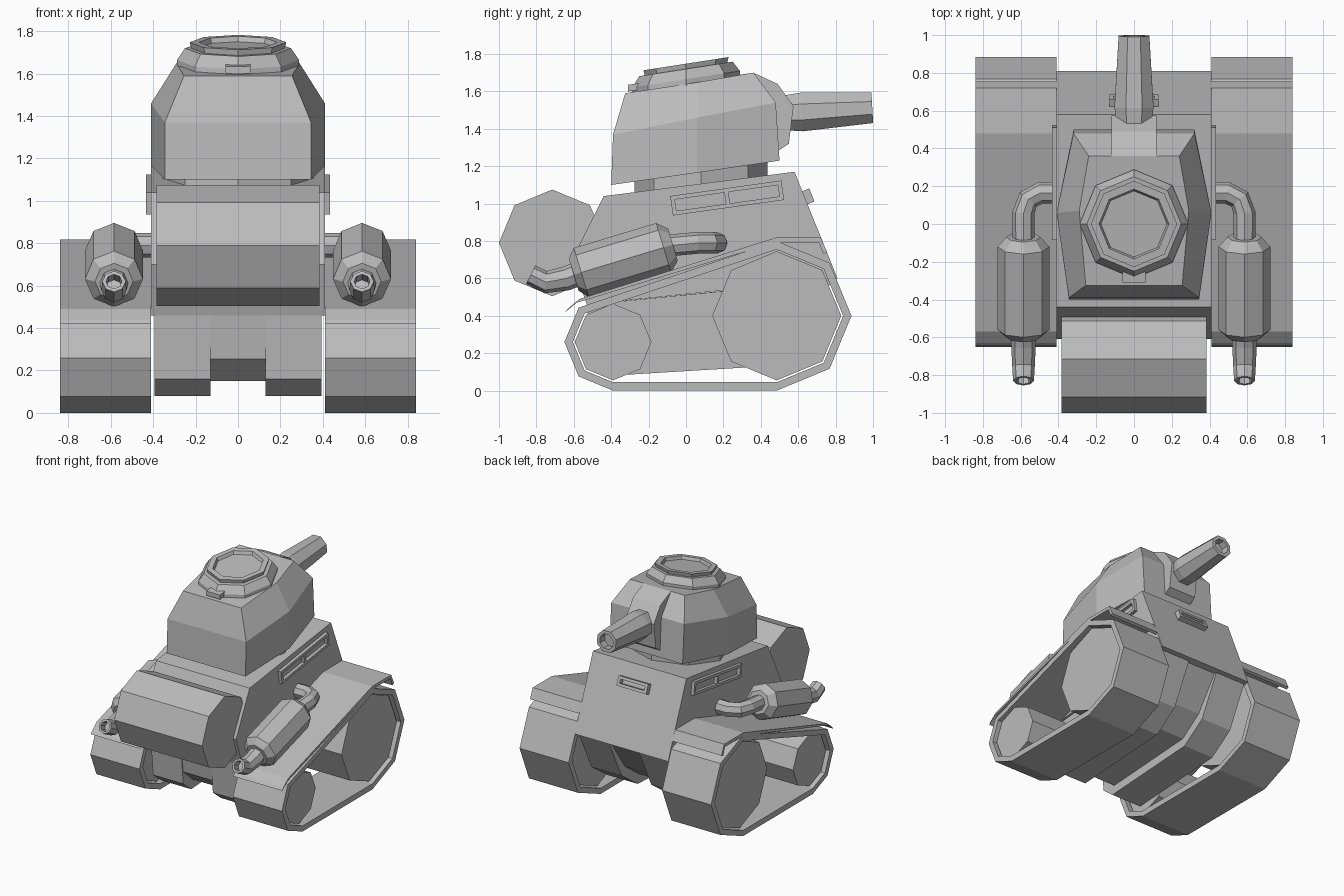
import bpy, bmesh, math
from mathutils import Vector, Matrix

if "Cube" in bpy.data.objects:
    bpy.data.objects.remove(bpy.data.objects["Cube"], do_unlink=True)

GREY = (0.5, 0.5, 0.5, 1)
mat = bpy.data.materials.new("plain grey")
mat.use_nodes = True
mat.diffuse_color = GREY
mat.node_tree.nodes["Principled BSDF"].inputs["Base Color"].default_value = GREY


def finish(name, bm, mirror=False):
    bmesh.ops.recalc_face_normals(bm, faces=bm.faces)
    mesh = bpy.data.meshes.new(name)
    bm.to_mesh(mesh)
    bm.free()
    mesh.materials.append(mat)
    obj = bpy.data.objects.new(name, mesh)
    bpy.context.collection.objects.link(obj)
    if mirror:
        obj.modifiers.new("Mirror", "MIRROR").use_mirror_merge = False
    return obj


def loft(name, rings, closed=False, mirror=False):
    """Skin equal-length rings of points; cap the ends unless closed."""
    bm = bmesh.new()
    rows = [[bm.verts.new(p) for p in ring] for ring in rings]
    n = len(rows[0])
    pairs = list(zip(rows, rows[1:])) + ([(rows[-1], rows[0])] if closed else [])
    for a, b in pairs:
        for i in range(n):
            j = (i + 1) % n
            bm.faces.new((a[i], a[j], b[j], b[i]))
    if not closed:
        bm.faces.new(rows[0])
        bm.faces.new(rows[-1])
    return finish(name, bm, mirror)


def prism(name, profile, x0, x1, mirror=False):
    """Extrude a (y, z) profile across x."""
    return loft(name, [[(x, y, z) for y, z in profile] for x in (x0, x1)], mirror=mirror)


def octagon(y, z, r, angles=range(0, 360, 45)):
    return [(y + r * math.cos(math.radians(a)), z + r * math.sin(math.radians(a))) for a in angles]


def sweep(name, path, radii, bore=0, turn=0, mirror=False):
    """Eight-sided tube along a path, with an optional bored end."""
    path = [Vector(p) for p in path]
    rings = []

    def ring(p, t, r):
        side = t.cross(Vector((0, 0, 1))).normalized()
        up = side.cross(t)
        angs = [math.radians(45 * k + turn) for k in range(8)]
        rings.append([p + r * (side * math.cos(a) + up * math.sin(a)) for a in angs])

    for i, p in enumerate(path):
        t = (path[min(i + 1, len(path) - 1)] - path[max(i - 1, 0)]).normalized()
        ring(p, t, radii[i])
    if bore:
        ring(p, t, bore)
        ring(p - t * 0.06, t, bore)
    return loft(name, rings, mirror=mirror)


def slit_frame(name, center, u, n, length, height, depth, windows, bar, mirror=False):
    """Raised rectangular frame with window openings, facing n, long side u."""
    u, n = Vector(u).normalized(), Vector(n).normalized()
    v = n.cross(u)
    basis = Matrix((u, v, n)).transposed().to_4x4()
    basis.translation = center
    bm = bmesh.new()
    bars = [(0, s * (height - bar) / 2, length, bar) for s in (-1, 1)]
    for k in range(windows + 1):
        bars.append(((length - bar) * (k / windows - 0.5), 0, bar, height - 2 * bar))
    for cu, cv, su, sv in bars:
        m = basis @ Matrix.Translation((cu, cv, 0)) @ Matrix.Diagonal((su, sv, depth, 1))
        bmesh.ops.create_cube(bm, size=1, matrix=m)
    return finish(name, bm, mirror)


# Hull: tilted upper body, and a lower body with a central groove underneath
prism("upper_hull", [(-0.44, 1.04), (0.58, 1.17), (0.81, 0.6), (-0.53, 0.46), (-0.61, 0.7)], -0.41, 0.41)
prism("lower_hull_side", [(-0.53, 0.46), (-0.5, 0.16), (-0.4, 0.08), (0.42, 0.13),
                          (0.62, 0.27), (0.78, 0.59)], 0.13, 0.395, mirror=True)
prism("lower_hull_center", [(-0.53, 0.46), (-0.5, 0.255), (-0.38, 0.15), (0.4, 0.2),
                            (0.58, 0.33), (0.76, 0.59)], -0.13, 0.13)

# Rear drum
prism("rear_drum", octagon(-0.715, 0.79, 0.285), -0.385, 0.385)

# Running gear: hollow belt around two wheels, repeated on both sides
FRONT, REAR = (0.485, 0.4), (-0.39, 0.26)


def belt(x, shrink):
    outline = octagon(*FRONT, 0.4 - shrink, (90, 45, 0, -45, -90))
    outline += octagon(*REAR, 0.26 - shrink, (-90, -135, -180, -225))
    return [(x, y, z) for y, z in outline]


loft("track", [belt(0.41, 0), belt(0.84, 0), belt(0.84, 0.045), belt(0.41, 0.045)],
     closed=True, mirror=True)
prism("front_wheel", octagon(*FRONT, 0.345), 0.44, 0.81, mirror=True)
prism("rear_wheel", octagon(*REAR, 0.205), 0.44, 0.81, mirror=True)

# Fenders with bent lips
top = [(-0.63, 0.44), (-0.57, 0.49), (0.48, 0.818), (0.72, 0.818), (0.755, 0.74)]
under = [(y - 0.015, z - 0.02) for y, z in top[:2]] + [(0.48, 0.793), (0.71, 0.793), (0.735, 0.73)]
prism("fender", top + under[::-1], 0.41, 0.84, mirror=True)

# Exhausts: muffler, tail pipe and intake elbow
X = 0.585
sweep("muffler", [(X, -0.6, 0.62), (X, -0.56, 0.632), (X, -0.12, 0.765), (X, -0.07, 0.78)],
      [0.09, 0.137, 0.137, 0.09], mirror=True)
sweep("tail_pipe", [(X, -0.54, 0.64), (X, -0.64, 0.6), (X, -0.75, 0.58), (X, -0.83, 0.62)],
      [0.065, 0.065, 0.06, 0.055], bore=0.038, mirror=True)
sweep("intake_elbow", [(X, -0.1, 0.775), (X, 0.06, 0.79), (X - 0.025, 0.13, 0.79),
                       (X - 0.09, 0.165, 0.79), (0.39, 0.165, 0.79)], [0.058] * 5, mirror=True)

# Vision slits on both sides and the nose
slit_frame("side_slit", (0.42, 0.22, 1.03), (0, 1, 0.14), (1, 0, 0), 0.6, 0.105, 0.03, 2, 0.022, mirror=True)
slit_frame("nose_slit", (0, 0.645, 1.035), (1, 0, 0), (0, 0.927, 0.374), 0.26, 0.075, 0.06, 1, 0.022)


# Turret: collar, six-sided body in three levels
def tilted_octagon(radius, height, y0=0.0, slope=0.155, turn=0):
    return [(x, y, height + slope * y) for x, y in
            ((p, y0 + q) for p, q in octagon(0, 0, radius, range(turn, 360 + turn, 45)))]


loft("turret_collar", [tilted_octagon(0.355, z, 0.08) for z in (1.07, 1.2)])


def hexagon(rear, middle, front):
    points = [(1, rear), (1, middle), (1, front), (-1, front), (-1, middle), (-1, rear)]
    return [(s * x, y, z) for s, (x, y, z) in points]


loft("turret_body", [
    hexagon((0.345, -0.4, 1.1), (0.41, 0.06, 1.165), (0.32, 0.5, 1.23)),
    hexagon((0.345, -0.39, 1.37), (0.41, 0.06, 1.46), (0.32, 0.48, 1.54)),
    hexagon((0.255, -0.325, 1.59), (0.29, 0.07, 1.65), (0.24, 0.36, 1.70))])

# Hatch: tapered base, raised rim with a sunken lid, and a latch
loft("hatch_base", [tilted_octagon(0.288, 1.63), tilted_octagon(0.288, 1.665), tilted_octagon(0.25, 1.72)])
loft("hatch_rim", [tilted_octagon(r, z) for r, z in
                   ((0.215, 1.7), (0.228, 1.748), (0.185, 1.748), (0.175, 1.724))])
prism("hatch_latch", [(-0.31, 1.6), (-0.24, 1.61), (-0.24, 1.645), (-0.31, 1.635)], -0.06, 0.06)

# Gun: mantlet and bored barrel
prism("gun_mantlet", [(0.36, 1.7), (0.49, 1.64), (0.575, 1.52), (0.55, 1.32), (0.49, 1.28), (0.36, 1.3)],
      -0.12, 0.12)
sweep("gun_barrel", [(0, 0.52, 1.485), (0, 0.62, 1.49), (0, 0.996, 1.512)], [0.1, 0.112, 0.088],
      bore=0.06, turn=22.5)
